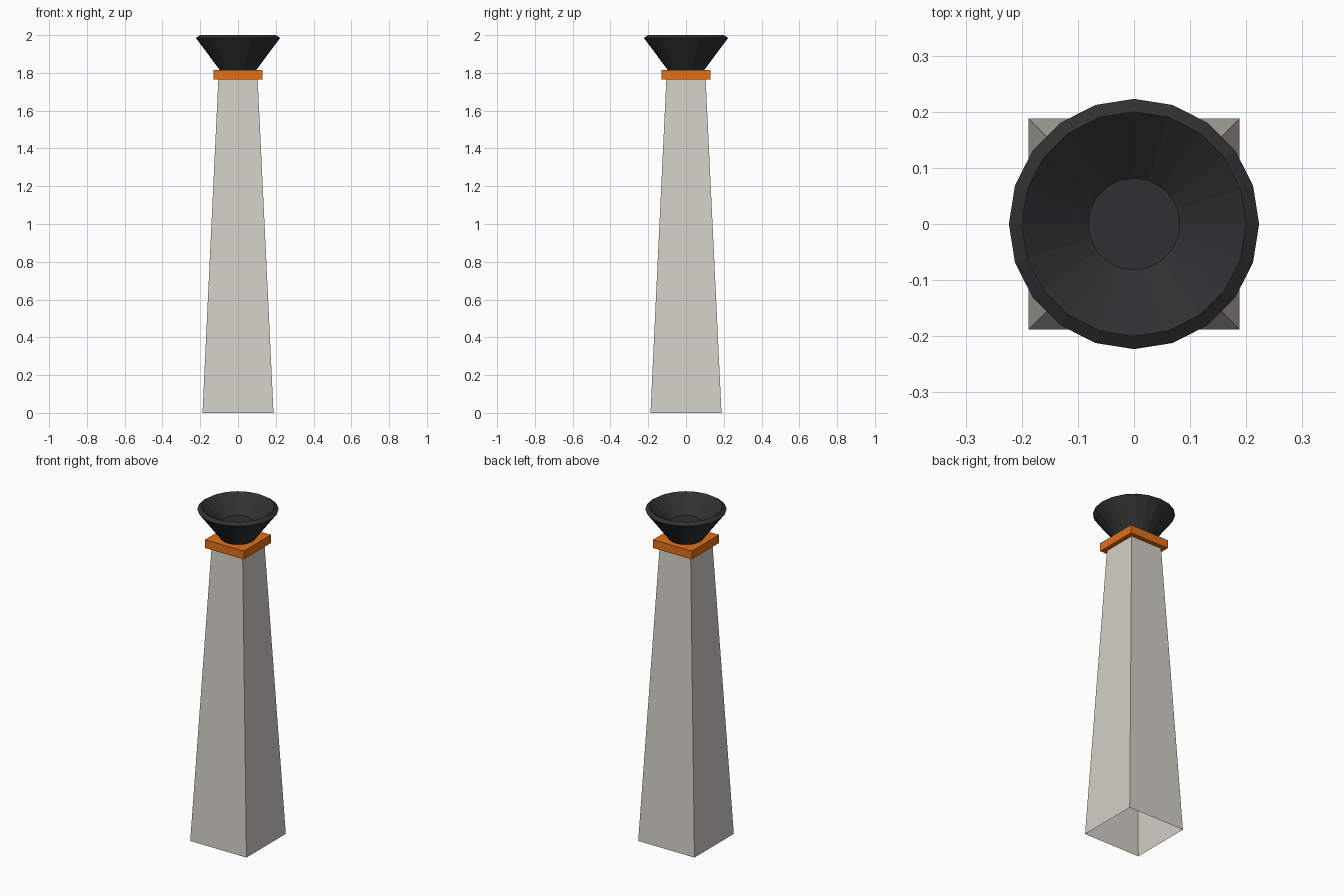
import bpy
import math

if "Cube" in bpy.data.objects:
    bpy.data.objects.remove(bpy.data.objects["Cube"])


def material(name, color):
    m = bpy.data.materials.new(name)
    m.diffuse_color = (*color, 1)
    m.use_nodes = True
    m.node_tree.nodes["Principled BSDF"].inputs["Base Color"].default_value = m.diffuse_color
    return m


def lathe(name, profile, sides, mat, start=0.0, cap_start=False, cap_end=False):
    """Flat-shaded rings from (radius, z) pairs, joined by quads."""
    verts = [(r * math.cos(start + math.tau * i / sides),
              r * math.sin(start + math.tau * i / sides), z)
             for r, z in profile for i in range(sides)]
    faces = []
    for k in range(len(profile) - 1):
        for i in range(sides):
            a, b = k * sides + i, k * sides + (i + 1) % sides
            faces.append((a, b, b + sides, a + sides))
    if cap_start:
        faces.append(tuple(reversed(range(sides))))
    if cap_end:
        n = (len(profile) - 1) * sides
        faces.append(tuple(range(n, n + sides)))
    mesh = bpy.data.meshes.new(name)
    mesh.from_pydata(verts, [], faces)
    mesh.materials.append(mat)
    obj = bpy.data.objects.new(name, mesh)
    bpy.context.collection.objects.link(obj)
    return obj


stone = material("stone", (0.65, 0.63, 0.57))
orange = material("orange", (0.75, 0.16, 0.01))
black = material("black", (0.03, 0.03, 0.032))

S = math.sqrt(2)      # half width to corner radius
Q = math.pi / 4

# Tapered square shaft, open underneath
lathe("pillar", [(0.188 * S, 0), (0.104 * S, 1.767)], 4, stone, Q)

# Square collar
lathe("collar", [(0.13 * S, 1.765), (0.13 * S, 1.815)], 4, orange, Q,
      cap_start=True, cap_end=True)

# Flared bowl with a sloped rim and a flat floor
lathe("bowl", [(0.095, 1.813), (0.223, 1.985), (0.2, 2.0), (0.082, 1.91)],
      20, black, cap_start=True, cap_end=True)
